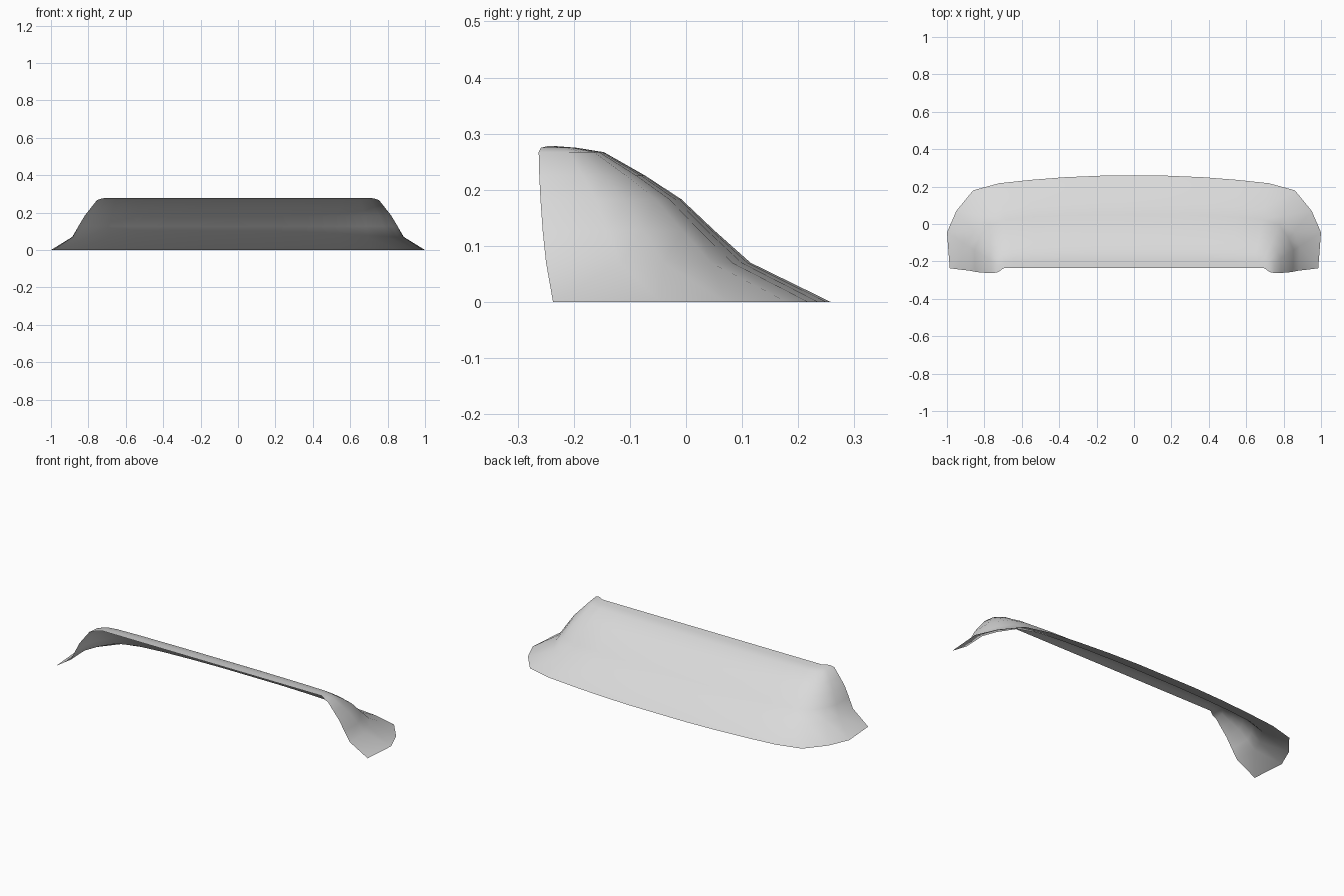
import bpy
import bmesh
from mathutils import Vector

cube = bpy.data.objects.get("Cube")
if cube:
    bpy.data.objects.remove(cube)

mat = bpy.data.materials.new("light grey")
mat.use_nodes = True
grey = (0.7, 0.7, 0.7, 1)
mat.diffuse_color = grey
mat.node_tree.nodes["Principled BSDF"].inputs["Base Color"].default_value = grey

# Columns run from the ground outline to the top lip, from the middle outwards
ground = [(0, .258), (.18, .258), (.37, .25), (.55, .236), (.72, .218),
          (.86, .18), (.95, .07), (1, -.045), (.985, -.237)]
lip = [(0, -.235), (.18, -.235), (.37, -.235), (.53, -.235), (.64, -.235),
       (.675, -.235), (.69, -.235), (.7, -.238), (.71, -.246)]

# Share of the way inwards, for the back slope and the end slope, per height
back = [0, .29, .42, .54, .67, .82, .92, 1]
side = [0, .38, .49, .60, .72, .84, .93, 1]
height = [0, .07, .127, .183, .225, .267, .275, .278]
# Forward bulge of the open front edge of each end
bulge = [0, .009, .014, .017, .018, .018, .013, 0]
blend = [0, 0, 0, 0, .1, .4, .8, 1, 1]

bm = bmesh.new()
columns = []
for i, (g, l) in enumerate(zip(ground, lip)):
    column = []
    for b, s, z, push in zip(back, side, height, bulge):
        p = Vector(g).lerp(Vector(l), b + (s - b) * blend[i])
        if i == len(ground) - 1:
            p.y -= push
        column.append(bm.verts.new((p.x, p.y, z)))
    columns.append(column)

for a, b in zip(columns, columns[1:]):
    for k in range(len(height) - 1):
        bm.faces.new((b[k], a[k], a[k + 1], b[k + 1]))

# Outer side faces up
bm.normal_update()
if sum(f.normal.z for f in bm.faces) < 0:
    bmesh.ops.reverse_faces(bm, faces=bm.faces[:])
for f in bm.faces:
    f.smooth = True

mesh = bpy.data.meshes.new("curved_shell")
bm.to_mesh(mesh)
bm.free()
mesh.materials.append(mat)
shell = bpy.data.objects.new("curved_shell", mesh)
bpy.context.collection.objects.link(shell)

# Other half
mirror = shell.modifiers.new("Mirror", "MIRROR")
mirror.use_axis[0] = True
mirror.use_clip = True
mirror.merge_threshold = 0.001
